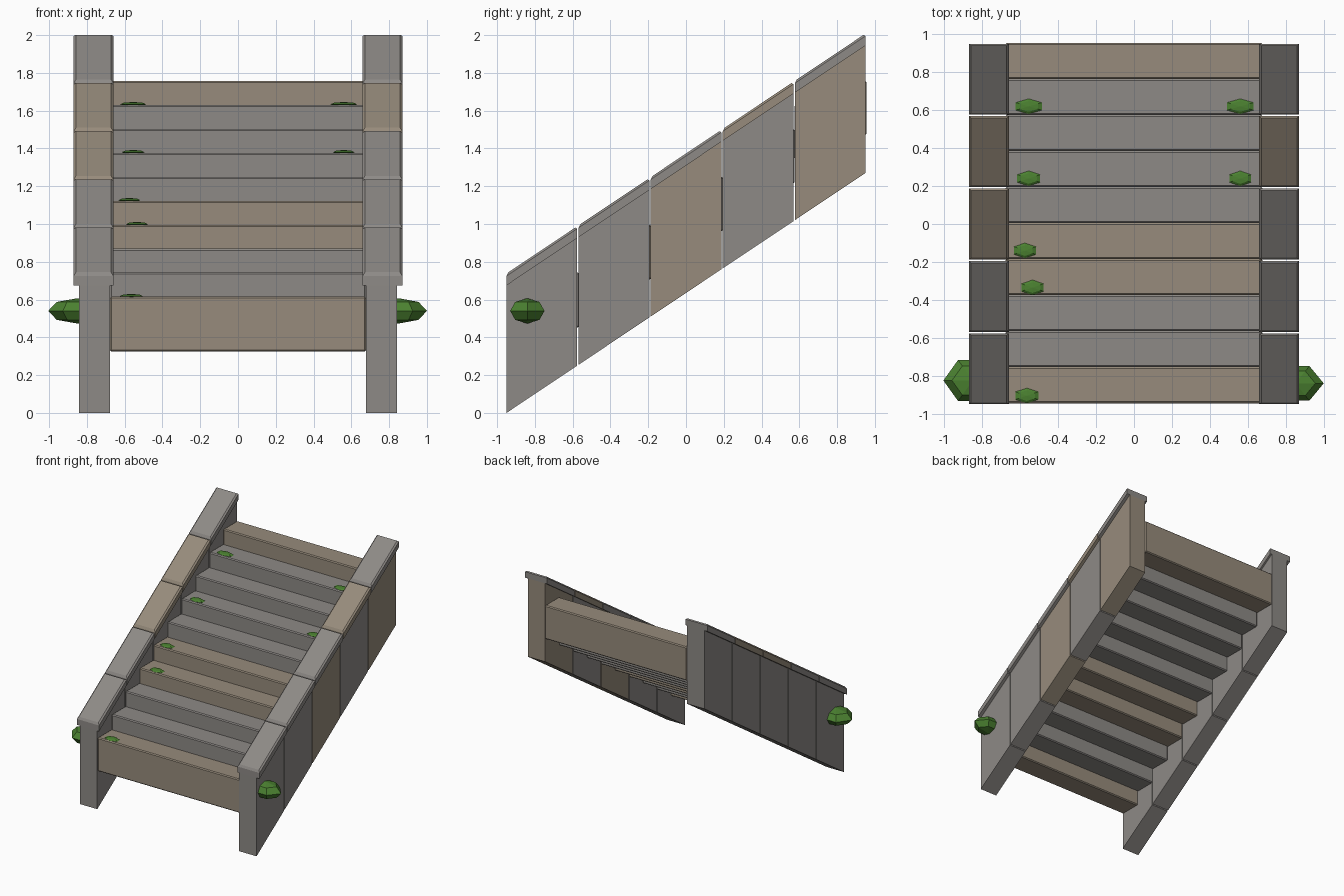
import bpy, bmesh, math
from mathutils import Matrix

if "Cube" in bpy.data.objects:
    bpy.data.objects.remove(bpy.data.objects["Cube"])

SLOPE = 1.27 / 1.9
PITCH, SEG = 0.3815, 0.374


def mat(name, rgb):
    m = bpy.data.materials.new(name)
    m.diffuse_color = (*rgb, 1)
    m.use_nodes = True
    m.node_tree.nodes["Principled BSDF"].inputs["Base Color"].default_value = m.diffuse_color
    return m


GREY = mat("grey_stone", (0.27, 0.255, 0.24))
BROWN = mat("brown_stone", (0.31, 0.26, 0.20))
MOSS = mat("moss_green", (0.07, 0.22, 0.03))


def finish(bm, name, material):
    bmesh.ops.recalc_face_normals(bm, faces=bm.faces)
    me = bpy.data.meshes.new(name)
    bm.to_mesh(me)
    bm.free()
    me.materials.append(material)
    ob = bpy.data.objects.new(name, me)
    bpy.context.collection.objects.link(ob)
    return ob


def block(name, material, x, y, z, slope=0, bevel=0, top_only=False):
    """Box between ranges, optionally sheared upward along y, with chamfered edges."""
    bm = bmesh.new()
    bmesh.ops.create_cube(bm, size=1)
    top = [e for e in bm.edges if all(v.co.z > 0 for v in e.verts)]
    for v in bm.verts:
        px, py, pz = (r[0] if c < 0 else r[1] for c, r in zip(v.co, (x, y, z)))
        v.co = (px, py, pz + slope * (py + 0.95))
    if bevel:
        bmesh.ops.bevel(bm, geom=top if top_only else bm.edges[:], offset=bevel,
                        segments=1, profile=0.5, affect='EDGES')
    return finish(bm, name, material)


def clump(name, loc, radii, turn=0):
    """Six-sided low-poly moss clump."""
    bm = bmesh.new()
    bmesh.ops.create_uvsphere(bm, u_segments=6, v_segments=4, radius=1)
    bmesh.ops.transform(bm, verts=bm.verts, matrix=Matrix.Translation(loc)
                        @ Matrix.Diagonal((*radii, 1)) @ Matrix.Rotation(turn, 4, 'Z'))
    return finish(bm, name, MOSS)


# Sloping side walls with cap stones, five segments each
wall_cols = {1: "ggbgb", -1: "ggggg"}
cap_cols = {1: "gggbg", -1: "ggbbg"}
pick = {"g": GREY, "b": BROWN}
for s, side in ((1, "right"), (-1, "left")):
    for i in range(5):
        y = (-0.95 + PITCH * i, -0.95 + PITCH * i + SEG)
        block(f"{side}_wall_{i + 1}", pick[wall_cols[s][i]],
              sorted((s * 0.677, s * 0.842)), y, (0, 0.675), SLOPE)
        block(f"{side}_cap_{i + 1}", pick[cap_cols[s][i]],
              sorted((s * 0.66, s * 0.87)), y, (0.675, 0.738), SLOPE, 0.012, True)

# Steps: overlapping chamfered slabs
for i, c in enumerate("bggbbggggb"):
    y = -0.945 + 0.19 * i
    block(f"step_{i + 1}", pick[c], (-0.678, 0.678), (y, y + 0.19),
          (0.325 + 0.127 * i, 0.615 + 0.127 * i), bevel=0.008)

# Flat moss patches on the treads: x, y, step index, half width
patches = [(-0.555, 0.62, 8, 0.08), (0.56, 0.62, 8, 0.082), (-0.555, 0.24, 6, 0.07),
           (0.56, 0.24, 6, 0.066), (-0.575, -0.14, 4, 0.067), (-0.535, -0.335, 3, 0.067),
           (-0.565, -0.905, 0, 0.07)]
for n, (x, y, i, r) in enumerate(patches):
    clump(f"tread_moss_{n + 1}", (x, y, 0.618 + 0.127 * i), (r, 0.04, 0.012))

# Moss clumps on the outer walls
clump("right_wall_moss", (0.85, -0.84, 0.54), (0.15, 0.105, 0.067), math.pi / 6)
clump("left_wall_moss", (-0.85, -0.825, 0.54), (0.155, 0.125, 0.067), math.pi / 6)
